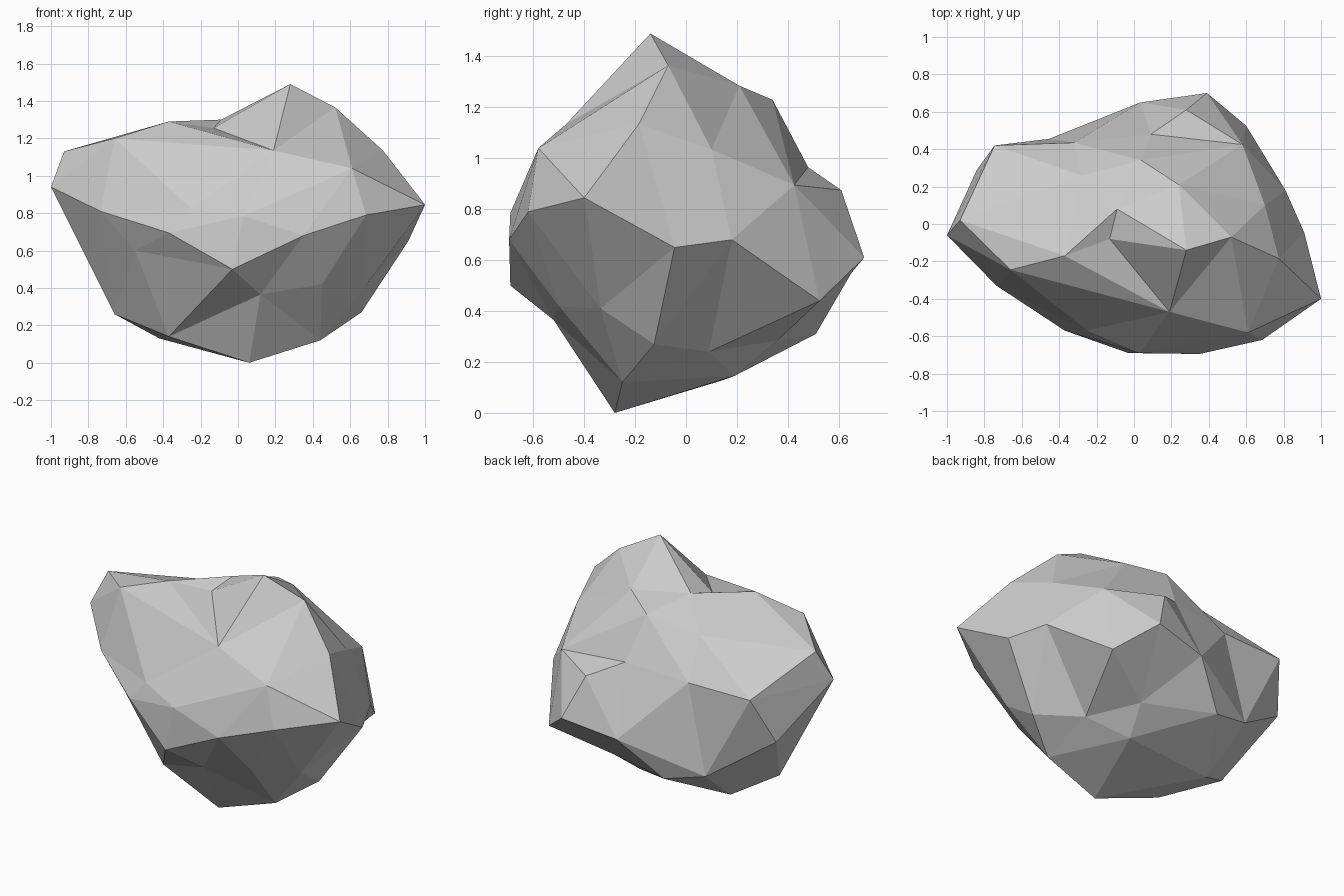
import bpy, bmesh
from mathutils import Vector

# Key corners of the boulder, grouped roughly by side
CORNERS = [
    # crown and right shoulder
    (.28, -.14, 1.49), (.52, -.07, 1.365), (.775, -.185, 1.135), (1, -.4, .845),
    (.61, -.58, 1.04), (.685, -.62, .79), (.19, -.47, 1.135), (.24, .21, 1.285),
    (.7, .1, 1.035), (.04, .34, 1.23), (-.09, .08, 1.3),
    # left shoulder
    (-.13, -.08, 1.255), (-.37, -.17, 1.29), (-.66, -.245, 1.2), (-.93, .02, 1.13),
    (-1, -.06, .94), (-.745, .42, .92), (-.735, -.33, .81), (-.84, .29, .63),
    # front
    (.35, -.695, .68), (.03, -.69, .785), (-.37, -.57, .695), (-.25, -.57, .825),
    (-.03, -.69, .5), (.12, -.52, .365), (.45, -.5, .42), (-.55, -.35, .6),
    # underside
    (.68, -.335, .41), (.66, -.125, .27), (.44, -.25, .12), (.06, -.28, 0),
    (-.37, -.225, .14), (-.66, 0, .26), (-.42, .15, .13), (.44, .09, .24),
    (.19, .19, .145), (.25, .36, .285), (-.2, .51, .31), (-.455, .455, .37),
    # back and right
    (-.32, .435, .925), (-.28, .26, 1.15), (.09, .48, .965), (.28, .61, .875),
    (.58, .425, .895), (.39, .7, .61), (.035, .65, .55), (.6, .525, .44),
    (.81, .18, .68), (.91, -.045, .65),
]
CENTRE = Vector((0, 0, .7))
STRETCH = Vector((1, .72, .76))


def inflate(p):
    """Push a corner almost onto a sphere so the hull keeps the hollows too."""
    d = Vector(p) - CENTRE
    d = Vector(a / b for a, b in zip(d, STRETCH))
    return d.normalized() * (1 + .1 * (d.length - 1))


# Faceted skin: wrap the inflated corners, then pull them back to the rock shape
bm = bmesh.new()
home = {bm.verts.new(inflate(p)): Vector(p) for p in CORNERS}
bmesh.ops.convex_hull(bm, input=list(bm.verts))
for v, p in home.items():
    if v.is_valid:
        v.co = p
bmesh.ops.delete(bm, geom=[v for v in bm.verts if not v.link_faces], context='VERTS')
bmesh.ops.recalc_face_normals(bm, faces=list(bm.faces))

mesh = bpy.data.meshes.new("boulder")
bm.to_mesh(mesh)
bm.free()
boulder = bpy.data.objects.new("boulder", mesh)
bpy.context.collection.objects.link(boulder)
